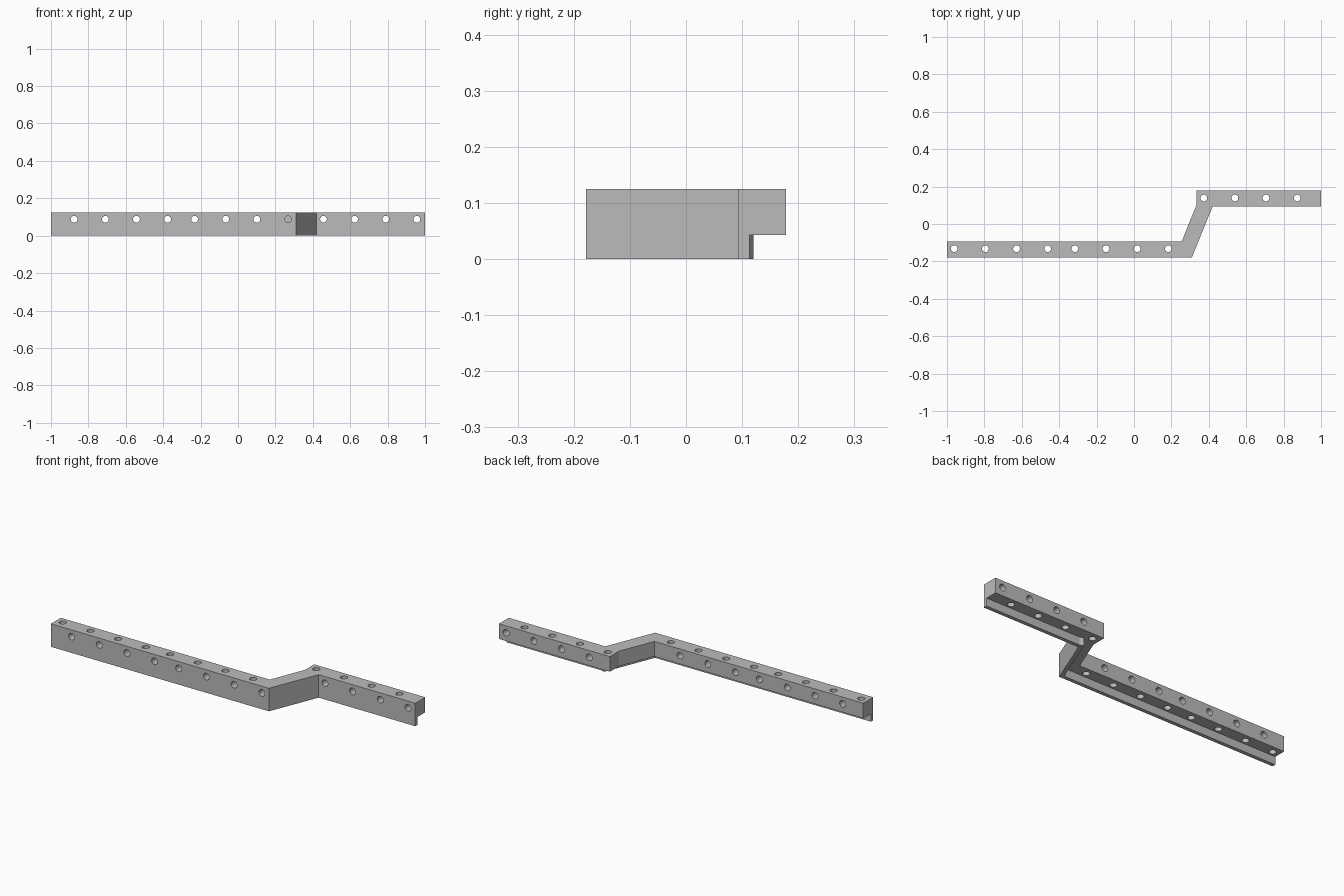
import bpy
import bmesh
from math import pi
from mathutils import Matrix, Vector

if "Cube" in bpy.data.objects:
    bpy.data.objects.remove(bpy.data.objects["Cube"], do_unlink=True)

TOP, LEDGE, HOLE_R = 0.125, 0.043, 0.018
FRONT_L, FRONT_R = -0.178, 0.093    # front faces of the two straight arms
DEPTH, LIP = 0.085, 0.02
HOLE_OFFSET = 0.046                 # vertical holes, behind the front face
HOLE_Z = 0.088                      # height of the horizontal holes

grey = bpy.data.materials.new("mid grey")
grey.use_nodes = True
colour = (0.5, 0.5, 0.5, 1)
grey.diffuse_color = colour
grey.node_tree.nodes["Principled BSDF"].inputs["Base Color"].default_value = colour


def add_object(name, bm):
    bmesh.ops.recalc_face_normals(bm, faces=bm.faces)
    mesh = bpy.data.meshes.new(name)
    bm.to_mesh(mesh)
    bm.free()
    mesh.materials.append(grey)
    obj = bpy.data.objects.new(name, mesh)
    bpy.context.collection.objects.link(obj)
    return obj


def prism(name, outline, z0, z1):
    bm = bmesh.new()
    face = bm.faces.new([bm.verts.new((x, y, z0)) for x, y in outline])
    new = bmesh.ops.extrude_face_region(bm, geom=[face])["geom"]
    verts = [v for v in new if isinstance(v, bmesh.types.BMVert)]
    bmesh.ops.translate(bm, verts=verts, vec=(0, 0, z1 - z0))
    return add_object(name, bm)


def add_drill(bm, start, end):
    start, end = Vector(start), Vector(end)
    turn = Matrix.Rotation(pi / 2, 4, "X") if start.y != end.y else Matrix()
    bmesh.ops.create_cone(bm, cap_ends=True, segments=32, radius1=HOLE_R,
                          radius2=HOLE_R, depth=(end - start).length,
                          matrix=Matrix.Translation((start + end) / 2) @ turn)


def cut(obj, cutter):
    mod = obj.modifiers.new("cut", "BOOLEAN")
    mod.operation = "DIFFERENCE"
    mod.solver = "EXACT"
    mod.object = cutter
    bpy.context.view_layer.objects.active = obj
    bpy.ops.object.modifier_apply(modifier=mod.name)
    bpy.data.objects.remove(cutter, do_unlink=True)


# Stepped bar: long arm, slanted link, short arm
bar = prism("stepped_bar", [
    (-1, FRONT_L), (0.31, FRONT_L), (0.42, FRONT_R), (1, FRONT_R),
    (1, FRONT_R + DEPTH), (0.333, FRONT_R + DEPTH), (0.333, 0.1),
    (0.255, FRONT_L + DEPTH), (-1, FRONT_L + DEPTH)], 0, TOP)

# Underside rebate, leaving a thin lip along the front
cut(bar, prism("rebate_cutter", [
    (-1.1, FRONT_L + LIP), (0.296, FRONT_L + LIP), (0.409, 0.12),
    (0.428, FRONT_R + LIP), (1.1, FRONT_R + LIP), (1.1, 0.3), (-1.1, 0.3)],
    -0.1, LEDGE))

# Screw holes down through the top and back through the front
drills = bmesh.new()
STEP = 0.1665
for first, count, front, shift in (
        (-0.961, 4, FRONT_L, 0.085), (-0.316, 4, FRONT_L, 0.084),
        (0.373, 4, FRONT_R, 0.084)):
    for i in range(count):
        x = first + i * STEP
        y = front + HOLE_OFFSET
        add_drill(drills, (x, y, -0.1), (x, y, 0.2))
        x += shift
        # the hole beside the slanted link is blind
        blind = 0.25 < x < 0.3
        back = front + (DEPTH - 0.006 if blind else DEPTH + 0.03)
        add_drill(drills, (x, front - 0.03, HOLE_Z), (x, back, HOLE_Z))
cut(bar, add_object("drill_cutter", drills))

# Smooth hole walls, sharp outer edges
bpy.ops.object.select_all(action="DESELECT")
bar.select_set(True)
bpy.context.view_layer.objects.active = bar
bpy.ops.object.shade_smooth_by_angle(angle=pi / 9)
